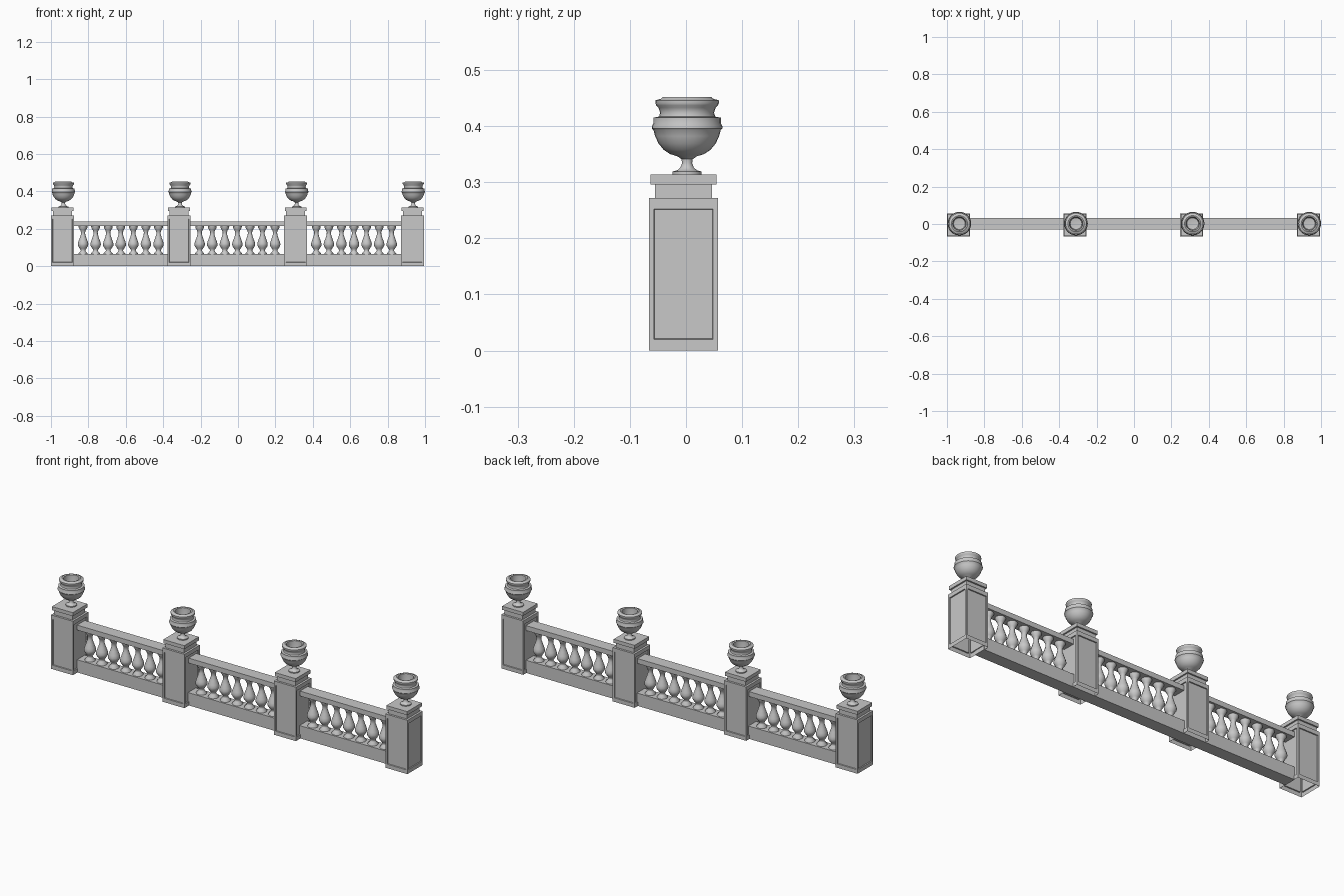
import bpy
import bmesh
import math
from mathutils import Matrix

cube = bpy.data.objects.get("Cube")
if cube:
    bpy.data.objects.remove(cube, do_unlink=True)

stone = bpy.data.materials.new("grey stone")
stone.use_nodes = True
GREY = (0.58, 0.58, 0.58, 1)
stone.diffuse_color = GREY
stone.node_tree.nodes["Principled BSDF"].inputs["Base Color"].default_value = GREY

SPACING = 0.6235
FIRST = -0.9385
PILLAR_Y = -0.0045
HALF = 0.0615
PILLAR_TOP = 0.272


def to_mesh(bm, name):
    bmesh.ops.recalc_face_normals(bm, faces=bm.faces)
    mesh = bpy.data.meshes.new(name)
    bm.to_mesh(mesh)
    bm.free()
    mesh.materials.append(stone)
    return mesh


def place(name, mesh, x, y, z=0):
    ob = bpy.data.objects.new(name, mesh)
    ob.location = (x, y, z)
    bpy.context.collection.objects.link(ob)
    return ob


def add_box(bm, hx, hy, z0, z1):
    mat = Matrix.Translation((0, 0, (z0 + z1) / 2)) @ Matrix.Diagonal((2 * hx, 2 * hy, z1 - z0, 1))
    bmesh.ops.create_cube(bm, size=1, matrix=mat)


def box_mesh(name, hx, hy, z0, z1):
    bm = bmesh.new()
    add_box(bm, hx, hy, z0, z1)
    return to_mesh(bm, name)


def lathe(name, profile, sides, sharp):
    """Turn a list of (radius, height) points around the z axis."""
    bm = bmesh.new()
    verts = [bm.verts.new((r, 0, z)) for r, z in profile]
    edges = [bm.edges.new(pair) for pair in zip(verts, verts[1:])]
    bmesh.ops.spin(bm, geom=verts + edges, cent=(0, 0, 0), axis=(0, 0, 1),
                   angle=math.tau, steps=sides, use_merge=True)
    bmesh.ops.remove_doubles(bm, verts=bm.verts, dist=0.00005)
    mesh = to_mesh(bm, name)
    mesh.shade_smooth()
    mesh.set_sharp_from_angle(angle=math.radians(sharp))
    return mesh


def pillar_mesh():
    """Open-bottomed shaft with a sunken panel on each side."""
    bm = bmesh.new()
    add_box(bm, HALF, HALF, 0, PILLAR_TOP)
    bm.normal_update()
    bottom = [f for f in bm.faces if f.normal.z < -0.5]
    bmesh.ops.delete(bm, geom=bottom, context='FACES_ONLY')
    sides = [f for f in bm.faces if abs(f.normal.z) < 0.5]
    bmesh.ops.inset_individual(bm, faces=sides, thickness=0.0125)
    for v in {v for f in sides for v in f.verts}:
        v.co.z = 0.02 if v.co.z < 0.1 else PILLAR_TOP - 0.02
    bmesh.ops.inset_individual(bm, faces=sides, thickness=0.0015, depth=-0.005)
    return to_mesh(bm, "pillar")


# Turned parts
urn = lathe("urn", [
    (0, 0.314), (0.026, 0.314), (0.026, 0.319), (0.018, 0.321), (0.012, 0.326),
    (0.009, 0.334), (0.010, 0.341), (0.017, 0.346), (0.030, 0.350), (0.042, 0.358),
    (0.051, 0.369), (0.057, 0.382), (0.060, 0.393), (0.063, 0.396), (0.063, 0.399),
    (0.060, 0.405), (0.060, 0.415), (0.050, 0.417), (0.048, 0.424), (0.051, 0.433),
    (0.055, 0.437), (0.0565, 0.441), (0.0565, 0.446), (0.046, 0.449), (0.043, 0.452),
    (0.036, 0.450), (0.035, 0.425), (0.031, 0.405), (0, 0.400)], 28, 40)

baluster = lathe("baluster", [
    (0.025, 0.062), (0.024, 0.069), (0.014, 0.079), (0.012, 0.086), (0.019, 0.096),
    (0.027, 0.109), (0.028, 0.119), (0.025, 0.131), (0.018, 0.150), (0.012, 0.169),
    (0.011, 0.180), (0.015, 0.192), (0.023, 0.205), (0.024, 0.217)], 10, 50)

# Pillars with neck, cap and urn
shaft = pillar_mesh()
neck = box_mesh("pillar_neck", 0.051, 0.051, PILLAR_TOP, 0.297)
cap = box_mesh("pillar_cap", 0.0585, 0.0585, 0.296, 0.314)
for i in range(4):
    x = FIRST + i * SPACING
    for part in (shaft, neck, cap):
        place(f"{part.name}_{i + 1}", part, x, PILLAR_Y)
    place(f"urn_{i + 1}", urn, x + 0.005, 0.002)

# Rails and balusters for each bay
hx = SPACING / 2 - HALF + 0.002
handrail = box_mesh("handrail", hx, 0.031, 0.214, 0.239)
for i in range(3):
    x = FIRST + (i + 0.5) * SPACING
    place(f"handrail_{i + 1}", handrail, x, 0.001)
    for j in range(7):
        place(f"baluster_{i + 1}_{j + 1}", baluster, x + (j - 3) * 0.0672, 0.001)

# One plinth runs on through the middle pillars
plinth = box_mesh("plinth", SPACING * 1.5 - HALF + 0.002, 0.031, 0, 0.064)
place("plinth", plinth, FIRST + 1.5 * SPACING, 0.001)
